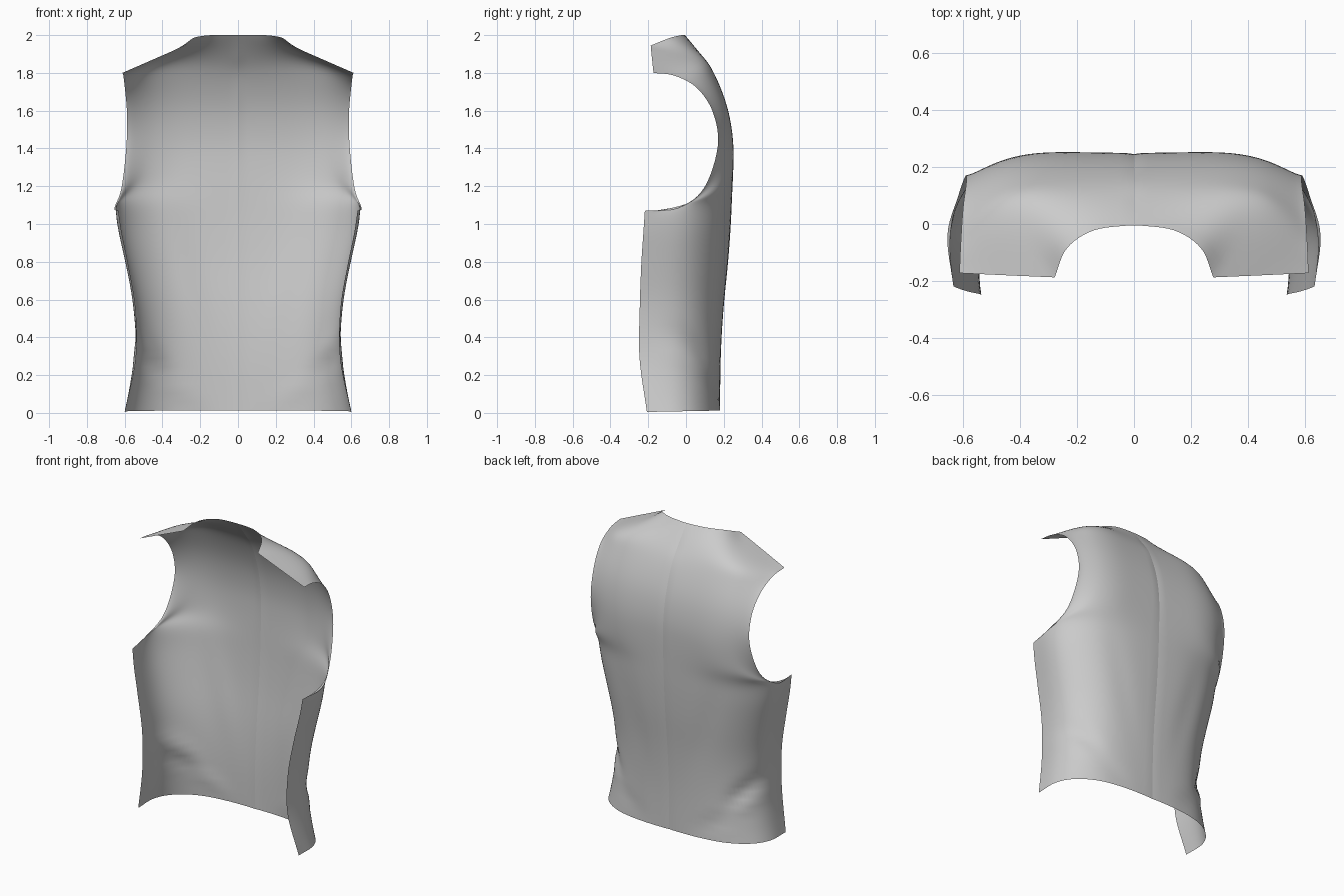
import bpy, bmesh, math
from mathutils import Vector

if "Cube" in bpy.data.objects:
    bpy.data.objects.remove(bpy.data.objects["Cube"])

# Guide rows, hem to shoulder: back y, back z, side x, edge x, edge y, edge z,
# and how far the row opens from a wrap-around section to a flat yoke section
ROWS = [
    (.181, .012, .595, .597, -.207, .005, 0),
    (.183, .290, .550, .540, -.246, .290, 0),
    (.198, .550, .552, .542, -.245, .550, 0),
    (.222, .780, .595, .580, -.237, .780, 0),
    (.236, .970, .638, .615, -.226, .950, .03),
    (.242, 1.10, .660, .633, -.218, 1.07, .1),
    (.245, 1.20, .655, .654, -.040, 1.085, .4),
    (.248, 1.31, .617, .617, .095, 1.19, .75),
    (.246, 1.45, .591, .591, .168, 1.41, 1),
    (.217, 1.62, .588, .588, .143, 1.59, 1),
    (.150, 1.79, .599, .599, .058, 1.72, 1),
    (.080, 1.895, .607, .607, -.060, 1.785, 1),
]
# Neckline, neck corner and shoulder seam
TOP = [(0, -.003, 2.0), (.14, -.022, 2.0), (.235, -.085, 1.985),
       (.278, -.187, 1.945), (.44, -.18, 1.875), (.612, -.172, 1.80)]
WRAP = ((0, .34, .66, .89, 1, 1), (0, .012, .10, .31, .60, 1))
FLAT = ((0, .26, .53, .72, .86, 1), (0, -.03, -.04, .15, .50, 1))
DROP = (0, 0, .05, .25, .57, 1)
UNDERARM, NECK_CORNER, STEPS = 5, 3, 6


def guide(yc, zc, xs, xe, ye, ze, k):
    pts = []
    for j in range(6):
        fx = WRAP[0][j] * (1 - k) + FLAT[0][j] * k
        fy = WRAP[1][j] * (1 - k) + FLAT[1][j] * k
        x = xe if j == 5 else xs * fx
        pts.append(Vector((x, yc + (ye - yc) * fy, zc + (ze - zc) * DROP[j])))
    return pts


def spline(pts, corner=None):
    """Smooth curve through the points, optionally with one sharp corner."""
    if corner is not None:
        return spline(pts[:corner + 1])[:-1] + spline(pts[corner:])
    ext = [pts[0] * 2 - pts[1]] + list(pts) + [pts[-1] * 2 - pts[-2]]
    out = []
    for i in range(1, len(ext) - 2):
        a, b, c, d = ext[i - 1:i + 3]
        for s in range(STEPS):
            t = s / STEPS
            out.append(.5 * (2 * b + (c - a) * t + (2 * a - 5 * b + 4 * c - d) * t**2
                             + (3 * b - a - 3 * c + d) * t**3))
    return out + [pts[-1].copy()]


def relax(grid, passes):
    """Even out the cloth; hem, armhole and neck stay put, the seam slides in y."""
    for _ in range(passes):
        old = [[p.copy() for p in row] for row in grid]
        for i in range(1, len(grid) - 1):
            grid[i][0].y = (old[i - 1][0].y + old[i + 1][0].y) * .25 + old[i][0].y * .5
            for j in range(1, len(grid[0]) - 1):
                grid[i][j] = old[i][j] * .5 + (old[i - 1][j] + old[i + 1][j]
                                               + old[i][j - 1] + old[i][j + 1]) * .125


def fold(p, x, z, tilt, length, width, depth):
    dx, dz = p.x - x, p.z - z
    along = dx * math.cos(tilt) + dz * math.sin(tilt)
    across = dz * math.cos(tilt) - dx * math.sin(tilt)
    return depth * math.exp(-(along / length)**2 - (across / width)**2)


def panel(name, side, strength):
    net = [guide(*r) for r in ROWS] + [[Vector(p) for p in TOP]]
    # Interpolate up each column, then across each row
    cols = [spline([r[j] for r in net], UNDERARM if j == 5 else None) for j in range(6)]
    n = len(cols[0])
    grid = [spline([c[i] for c in cols], NECK_CORNER if i == n - 1 else None)
            for i in range(n)]
    relax(grid, 14)
    # Soft cloth folds near the waist and hem, and a slight dip at the seam
    for row in grid:
        for p in row:
            w = min(1, p.x / .15) * strength * min(1, max(0, (p.y + .22) / .15))
            d = w * (fold(p, .47, .33, .95, .15, .05, -.022)
                     + fold(p, .43, .22, .75, .15, .05, .014)
                     + fold(p, .36, .15, .5, .14, .045, -.014)
                     + fold(p, .27, .75, 1.3, .35, .07, -.006))
            out = Vector((p.x * .8, .6, 0)).normalized()
            p += out * d
            if p.x < .001:
                p.y -= .003
    bm = bmesh.new()
    vs = [[bm.verts.new((p.x * side, p.y, p.z)) for p in row] for row in grid]
    for i in range(n - 1):
        for j in range(len(vs[0]) - 1):
            q = [vs[i][j], vs[i + 1][j], vs[i + 1][j + 1], vs[i][j + 1]]
            bm.faces.new(q if side > 0 else q[::-1])
    for f in bm.faces:
        f.smooth = True
    mesh = bpy.data.meshes.new(name)
    bm.to_mesh(mesh)
    bm.free()
    obj = bpy.data.objects.new(name, mesh)
    bpy.context.collection.objects.link(obj)


# Two back panels of the vest meeting at the centre seam
panel("vest_back_panel_right", 1, .7)
panel("vest_back_panel_left", -1, 1.0)
